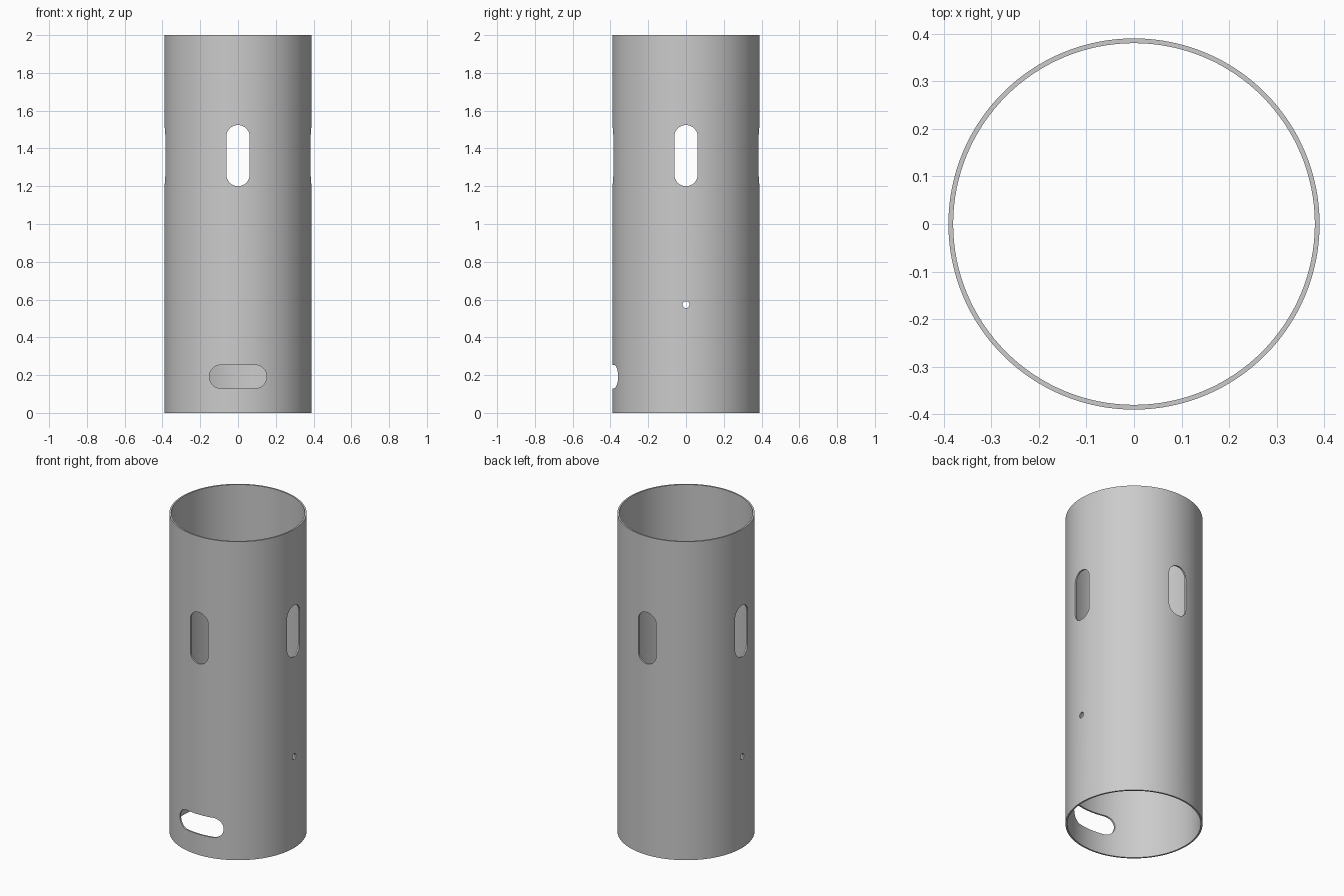
import bpy
import bmesh
from math import pi, cos, sin
from mathutils import Matrix

if "Cube" in bpy.data.objects:
    bpy.data.objects.remove(bpy.data.objects["Cube"])

OUTER, INNER, HEIGHT = 0.39, 0.38, 2.0

grey = bpy.data.materials.new("plain_grey")
grey.use_nodes = True
colour = (0.6, 0.6, 0.6, 1)
grey.diffuse_color = colour
grey.node_tree.nodes["Principled BSDF"].inputs["Base Color"].default_value = colour


def make_object(name, bm):
    bmesh.ops.recalc_face_normals(bm, faces=bm.faces)
    mesh = bpy.data.meshes.new(name)
    bm.to_mesh(mesh)
    bm.free()
    mesh.materials.append(grey)
    obj = bpy.data.objects.new(name, mesh)
    bpy.context.collection.objects.link(obj)
    return obj


def slot_cutter(name, radius, half_x, half_z, z, y0, y1, turn=0, steps=24):
    """Round-ended prism along y; half_x and half_z spread the end arcs."""
    bm = bmesh.new()
    verts = []
    start = 0 if half_z else -pi / 2
    for end in (1, -1):
        for i in range(steps + 1):
            a = start + pi * i / steps + (0 if end == 1 else pi)
            verts.append(bm.verts.new((end * half_x + radius * cos(a), y0,
                                       z + end * half_z + radius * sin(a))))
    face = bm.faces.new(verts)
    grown = bmesh.ops.extrude_face_region(bm, geom=[face])["geom"]
    moved = [v for v in grown if isinstance(v, bmesh.types.BMVert)]
    bmesh.ops.translate(bm, verts=moved, vec=(0, y1 - y0, 0))
    bmesh.ops.remove_doubles(bm, verts=bm.verts, dist=1e-5)
    bmesh.ops.rotate(bm, verts=bm.verts, matrix=Matrix.Rotation(turn, 3, "Z"))
    cutter = make_object(name, bm)
    cutter.hide_render = True
    return cutter


# Thin-walled open tube, spun from its wall section
bm = bmesh.new()
section = [bm.verts.new((r, 0, z)) for r, z in
           ((INNER, 0), (OUTER, 0), (OUTER, HEIGHT), (INNER, HEIGHT))]
edges = [bm.edges.new((section[i], section[(i + 1) % 4])) for i in range(4)]
bmesh.ops.spin(bm, geom=section + edges, axis=(0, 0, 1), cent=(0, 0, 0),
               angle=2 * pi, steps=128, use_merge=True)
bmesh.ops.remove_doubles(bm, verts=bm.verts, dist=1e-5)
tube = make_object("tube", bm)

# Four upper windows, a pair of pin holes and one low front slot
cutters = [
    slot_cutter("window_cutter_y", 0.062, 0, 0.1, 1.362, -1, 1),
    slot_cutter("window_cutter_x", 0.062, 0, 0.1, 1.362, -1, 1, pi / 2),
    slot_cutter("pin_hole_cutter", 0.018, 0, 0, 0.573, -1, 1, pi / 2),
    slot_cutter("front_slot_cutter", 0.062, 0.09, 0, 0.192, -1, 0),
]
bpy.context.view_layer.objects.active = tube
tube.select_set(True)
for cutter in cutters:
    cut = tube.modifiers.new(cutter.name, "BOOLEAN")
    cut.operation = "DIFFERENCE"
    cut.solver = "EXACT"
    cut.object = cutter
    bpy.ops.object.modifier_apply(modifier=cut.name)
    bpy.data.objects.remove(cutter)

bpy.ops.object.shade_smooth_by_angle(angle=pi / 6)
